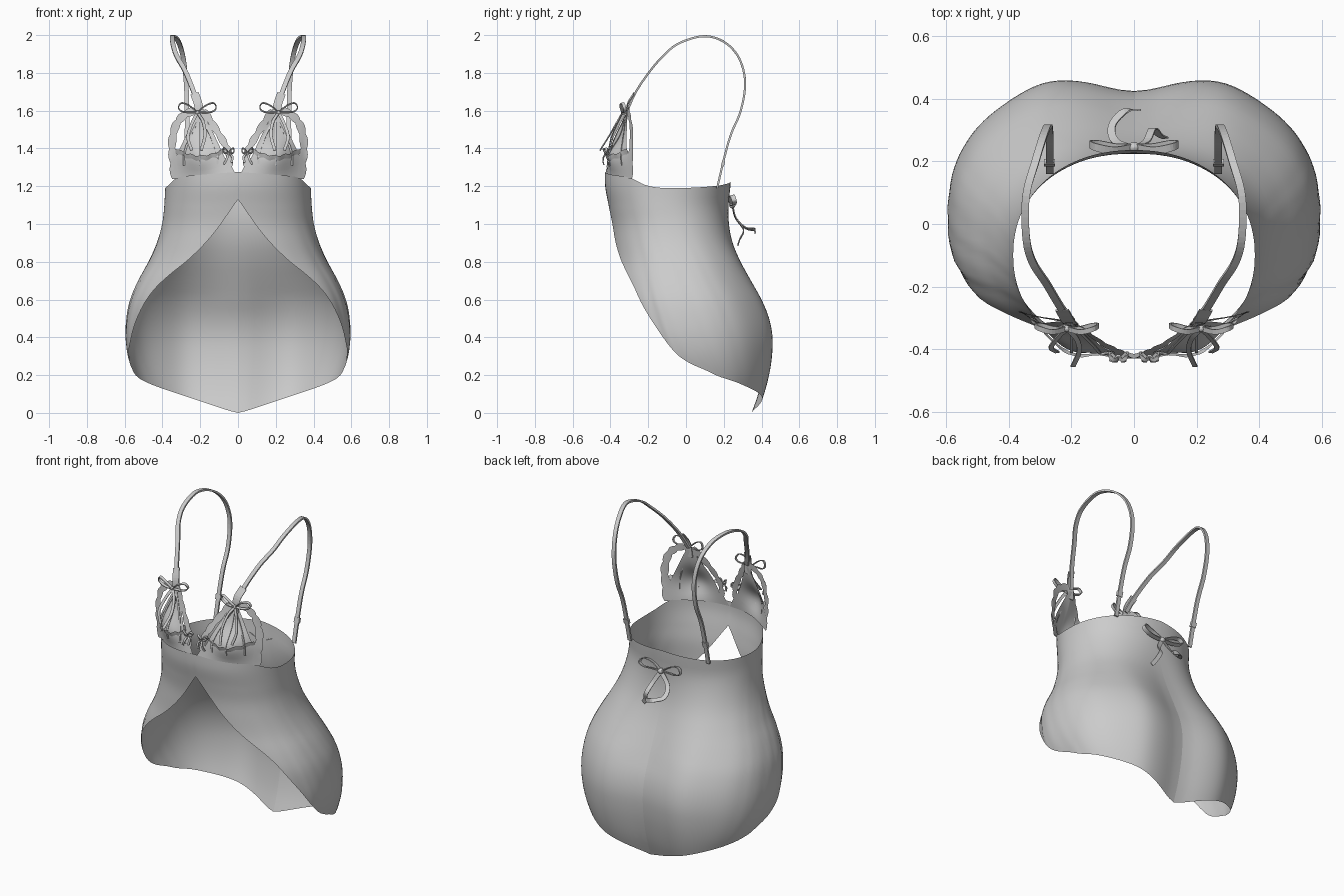
import bpy, math
from mathutils import Vector

if "Cube" in bpy.data.objects:
    bpy.data.objects.remove(bpy.data.objects["Cube"])


def lookup(table, t, k=1):
    """Smooth interpolation of column k in a table sorted by column 0."""
    t = min(max(t, table[0][0]), table[-1][0])
    i = 0
    while i < len(table) - 2 and t > table[i + 1][0]:
        i += 1

    def slope(j):
        a, b = table[max(j - 1, 0)], table[min(j + 1, len(table) - 1)]
        return (b[k] - a[k]) / (b[0] - a[0])
    p, q = table[i], table[i + 1]
    h = q[0] - p[0]
    s = (t - p[0]) / h
    return ((2*s**3 - 3*s*s + 1) * p[k] + (s**3 - 2*s*s + s) * h * slope(i)
            + (3*s*s - 2*s**3) * q[k] + (s**3 - s*s) * h * slope(i + 1))


def curve(pts, n):
    """Resample control points to n + 1 points on a smooth path."""
    tab = [(i, *p) for i, p in enumerate(pts)]
    return [Vector([lookup(tab, i / n * (len(pts) - 1), k) for k in (1, 2, 3)])
            for i in range(n + 1)]


def sheet(name, f, nu, nv, mirror=False, thick=0):
    """Surface from f(u, v) with u and v running 0..1."""
    verts = [f(i / nu, j / nv) for i in range(nu + 1) for j in range(nv + 1)]
    w = nv + 1
    faces = [(i*w + j, i*w + j + 1, (i+1)*w + j + 1, (i+1)*w + j)
             for i in range(nu) for j in range(nv)]
    me = bpy.data.meshes.new(name)
    me.from_pydata(verts, [], faces)
    if not thick:
        me.shade_smooth()
    ob = bpy.data.objects.new(name, me)
    bpy.context.collection.objects.link(ob)
    if thick:
        m = ob.modifiers.new("thickness", 'SOLIDIFY')
        m.thickness, m.offset = thick, 0
    if mirror:
        ob.modifiers.new("mirror", 'MIRROR')
    return ob


def ribbon(name, pts, width, side, mirror=False, n=40, thick=0.005):
    path = curve(pts, n)
    side = Vector(side)

    def f(u, v):
        i = round(u * n)
        t = (path[min(i + 1, n)] - path[max(i - 1, 0)]).normalized()
        s = (side - t * side.dot(t)).normalized()
        return path[i] + s * width * (v - 0.5)
    return sheet(name, f, n, 1, mirror, thick)


def bow(name, c, w, h, width, tails, mirror=False):
    """Two loops, a knot and loose tails around centre c."""
    c = Vector(c)
    for s, label in ((1, "outer"), (-1, "inner")):
        loop = [(0, 0, 0), (.45*w, -.01, .75*h), (.85*w, 0, h), (w, .01, .5*h),
                (.8*w, .01, .1*h), (.4*w, 0, 0), (0, 0, 0)]
        ribbon(f"{name}_{label}_loop", [c + Vector((s*x, y, z)) for x, y, z in loop],
               width, (0, 1, .3), mirror, 28)
    sheet(name + "_knot", lambda u, v: c + Vector((
        .8*width * math.sin(math.pi*v) * math.cos(2*math.pi*u),
        .7*width * math.sin(math.pi*v) * math.sin(2*math.pi*u),
        .7*width * math.cos(math.pi*v))), 10, 6, mirror)
    for i, t in enumerate(tails):
        ribbon(f"{name}_tail_{i + 1}", [c] + [c + Vector(p) for p in t],
               width, (1, 0, .4), mirror, 20)


# Body: z, half width, y of widest point, y of front, y of back
BODY = [(0, .45, .10, -.20, .395), (.1, .50, .09, -.23, .43), (.2, .55, .07, -.27, .454),
        (.3, .584, .04, -.31, .469), (.4, .597, .02, -.345, .472), (.5, .592, .01, -.37, .454),
        (.6, .572, 0, -.39, .414), (.7, .53, -.015, -.392, .361), (.8, .475, -.03, -.39, .308),
        (.9, .43, -.06, -.392, .264), (1, .402, -.08, -.395, .237), (1.1, .39, -.10, -.41, .226),
        (1.2, .386, -.10, -.428, .235), (1.3, .385, -.10, -.43, .24)]
# Hem and top edge heights by angle from the front
HEM = [(0, 1.13), (15, .96), (30, .82), (42, .73), (52, .64), (64, .48), (75, .35), (90, .245),
       (100, .2), (120, .155), (143, .105), (162, .055), (180, 0)]
TOP = [(0, 1.275), (30, 1.26), (55, 1.245), (72, 1.205), (90, 1.19), (135, 1.2), (180, 1.225)]


def body_point(u, v):
    ang = (u * 2 - 1) * 180
    deg, phi = abs(ang), math.radians(ang)
    z = lookup(TOP, deg) * (1 - v) + lookup(HEM, deg) * v
    a, yc, yf, yb = (lookup(BODY, z, k) for k in (1, 2, 3, 4))
    low = min(max((1.1 - z) / .5, 0), 1)
    sx, cy = math.sin(phi), math.cos(phi)
    e = .93 - .09 * low
    x = math.copysign(a * abs(sx) ** e, sx)
    y = yc + (yf - yc) * cy ** e if cy > 0 else yc + (yb - yc) * (-cy) ** e
    if cy < 0:
        # centre-back hollow between two fuller lobes
        y -= .048 * low * math.exp(-(x / .14) ** 2)
        y += .014 * low * math.exp(-((abs(x) - .29) / .1) ** 2)
    # soft drape folds on the flanks
    fold = .005 * low * math.sin(deg * .33 + z * 9) * math.exp(-((deg - 80) / 28) ** 2)
    return (x * (1 - abs(fold)), y + fold, z)


sheet("body", body_point, 128, 36)


# Cups
CUP_Y = [(0, -.425), (.1, -.41), (.22, -.355), (.36, -.275)]


def on_cup(x, z, out=0):
    h = (z - 1.27) / .35
    lean = .06 * h * min(1, max(0, 1 - (x - .2) / .15))
    bulge = .055 * math.exp(-((x - .21) / .09) ** 2 - ((z - 1.36) / .09) ** 2)
    return Vector((x, lookup(CUP_Y, x) + lean - bulge - out, z))


def cup(u, v):
    s = u * 2 - 1
    half = .13 * (1 - v) ** .9 + .012
    return on_cup(.2 + s * half, (1.28 + .045 * s * s) * (1 - v) + 1.585 * v)


sheet("cup", cup, 20, 20, True)


def under_band(u, v):
    start = .002 + .045 * v
    x = start + (.345 - start) * u
    s = u * 2 - 1
    return on_cup(x, 1.245 * (1 - v) + (1.285 + .045 * s * s) * v)


sheet("cup_base_band", under_band, 20, 4, True)


def lace(name, pts, width, sign, waves):
    """Flat strip on the cup surface with one scalloped edge."""
    path = curve([(x, 0, z) for x, z in pts], 60)

    def f(u, v):
        i = round(u * 60)
        t = (path[min(i + 1, 60)] - path[max(i - 1, 0)]).normalized()
        n = Vector((t.z, 0, -t.x)) * sign
        w = width * (.7 + .3 * abs(math.sin(math.pi * waves * u)))
        p = path[i] + n * w * (v - .4)
        return on_cup(p.x, p.z, .004)
    sheet(name, f, 60, 3, True)


lace("outer_lace", [(.225, 1.6), (.285, 1.57), (.325, 1.52), (.345, 1.43), (.34, 1.34),
                    (.33, 1.24)], .045, -1, 6)
lace("inner_lace", [(.185, 1.6), (.14, 1.53), (.09, 1.45), (.055, 1.38), (.05, 1.31),
                    (.055, 1.27)], .04, 1, 6)

# Cup seams fanning down from the tip, and the gathered edge of the lower cup
for i, x in enumerate((.11, .2, .285)):
    ribbon(f"cup_seam_{i + 1}", [on_cup(.2, 1.57, .006), on_cup(.2 + (x - .2) * .6, 1.47, .006),
                                 on_cup(x, 1.37, .006), on_cup(x, 1.31, .004)],
           .01, (1, 0, 0), True, 20, .004)


def frill(u, v):
    x = .07 + .26 * u
    wave = .004 * math.sin(u * 30)
    return on_cup(x, 1.35 + .04 * (2*u - 1) ** 2 + .025 * (v - .5) + wave, .004 + .012 * v)


sheet("cup_frill", frill, 60, 2, True)

# Straps and tip tabs
ribbon("strap", [(.2, -.31, 1.6), (.235, -.265, 1.7), (.28, -.19, 1.81), (.325, -.12, 1.89),
                 (.345, -.04, 1.955), (.345, .09, 1.994), (.315, .2, 1.965), (.29, .28, 1.88),
                 (.275, .313, 1.75), (.27, .29, 1.6), (.27, .24, 1.48), (.27, .205, 1.36),
                 (.27, .165, 1.19)], .024, (1, 0, 0), True, 72, .011)
ribbon("strap_tab", [on_cup(.2, 1.54), (.21, -.31, 1.63), (.23, -.275, 1.69)],
       .045, (1, 0, -.3), True, 10)
ribbon("strap_slider", [(.27, .2, 1.335), (.27, .192, 1.305)], .034, (1, 0, 0), True, 2, .016)

# Bows
bow("tip_bow", (.215, -.335, 1.59), .1, .05, .016,
    [[(.03, -.03, -.06), (.05, -.06, -.13), (.03, -.075, -.2)],
     [(-.03, -.03, -.05), (-.04, -.07, -.12), (-.02, -.12, -.2)]], True)
bow("centre_bow", (.05, -.425, 1.375), .03, .025, .012,
    [[(.01, -.015, -.03), (.025, -.01, -.06)], [(-.02, -.01, -.02), (-.015, -.015, -.05)]], True)
bow("back_bow", (0, .245, 1.1), .14, .05, .025,
    [[(-.06, .02, -.07), (-.07, .07, -.12), (-.03, .115, -.13), (.02, .12, -.14)],
     [(.04, .02, -.07), (.06, .06, -.13), (.08, .04, -.18), (.1, .03, -.21)]])
